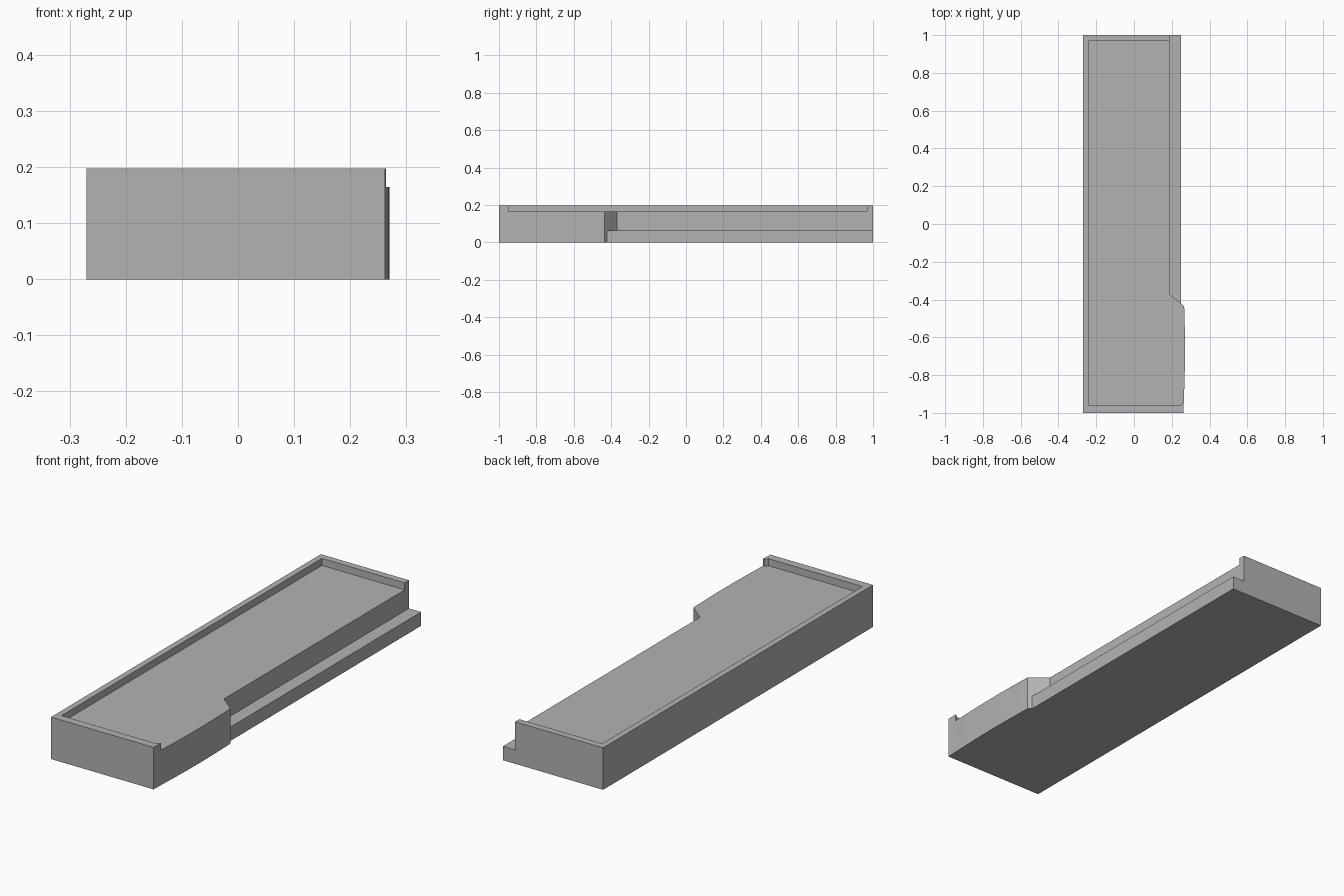
import bpy
import bmesh
import math

cube = bpy.data.objects.get("Cube")
if cube:
    bpy.data.objects.remove(cube, do_unlink=True)

BASE_H, STEP_H, TOP_H = 0.164, 0.065, 0.197

grey = bpy.data.materials.new("plain_grey")
grey.use_nodes = True
colour = (0.45, 0.45, 0.45, 1)
grey.diffuse_color = colour
grey.node_tree.nodes["Principled BSDF"].inputs["Base Color"].default_value = colour


def prism(name, outline, z0, z1):
    """Extrude a counter-clockwise outline from z0 to z1."""
    bm = bmesh.new()
    base = bm.faces.new([bm.verts.new((x, y, z0)) for x, y in outline])
    top = bmesh.ops.extrude_face_region(bm, geom=[base])["geom"]
    verts = [v for v in top if isinstance(v, bmesh.types.BMVert)]
    bmesh.ops.translate(bm, verts=verts, vec=(0, 0, z1 - z0))
    bmesh.ops.recalc_face_normals(bm, faces=bm.faces)
    mesh = bpy.data.meshes.new(name)
    bm.to_mesh(mesh)
    bm.free()
    obj = bpy.data.objects.new(name, mesh)
    bpy.context.collection.objects.link(obj)
    mesh.materials.append(grey)
    return obj


def cut(target, cutter):
    mod = target.modifiers.new(cutter.name, "BOOLEAN")
    mod.operation = "DIFFERENCE"
    mod.solver = "EXACT"
    mod.object = cutter
    bpy.context.view_layer.objects.active = target
    bpy.ops.object.modifier_apply(modifier=mod.name)
    bpy.data.objects.remove(cutter, do_unlink=True)


# Full-height tray block, with a gently bowed side near the front
steps = 12
bow = [(0.262 + 0.008 * math.sin(math.pi * (0.05 + 0.8 * i / steps)),
        -0.95 + 0.514 * i / steps) for i in range(steps + 1)]
outline = [(-0.27, -1), (0.262, -1)] + bow + [(0.25, -0.422), (0.25, 1), (-0.27, 1)]
tray = prism("tray", outline, 0, TOP_H)

# Shallow recess, open along the +x side, leaving a rim on the other three
cut(tray, prism("recess_cutter",
                [(-0.242, -0.962), (0.245, -0.962), (0.258, -0.948), (0.3, -0.948),
                 (0.3, 0.968), (-0.242, 0.968)], BASE_H, 0.3))

# Long step with a slanted front end, leaving a low ledge
cut(tray, prism("step_cutter",
                [(0.187, -0.37), (0.25, -0.4215), (0.3, -0.415), (0.3, 1.1),
                 (0.187, 1.1)], STEP_H, 0.3))

# Smooth the bow, keep the rest sharp
bpy.ops.object.select_all(action="DESELECT")
tray.select_set(True)
bpy.context.view_layer.objects.active = tray
bpy.ops.object.shade_smooth_by_angle(angle=math.radians(20))
